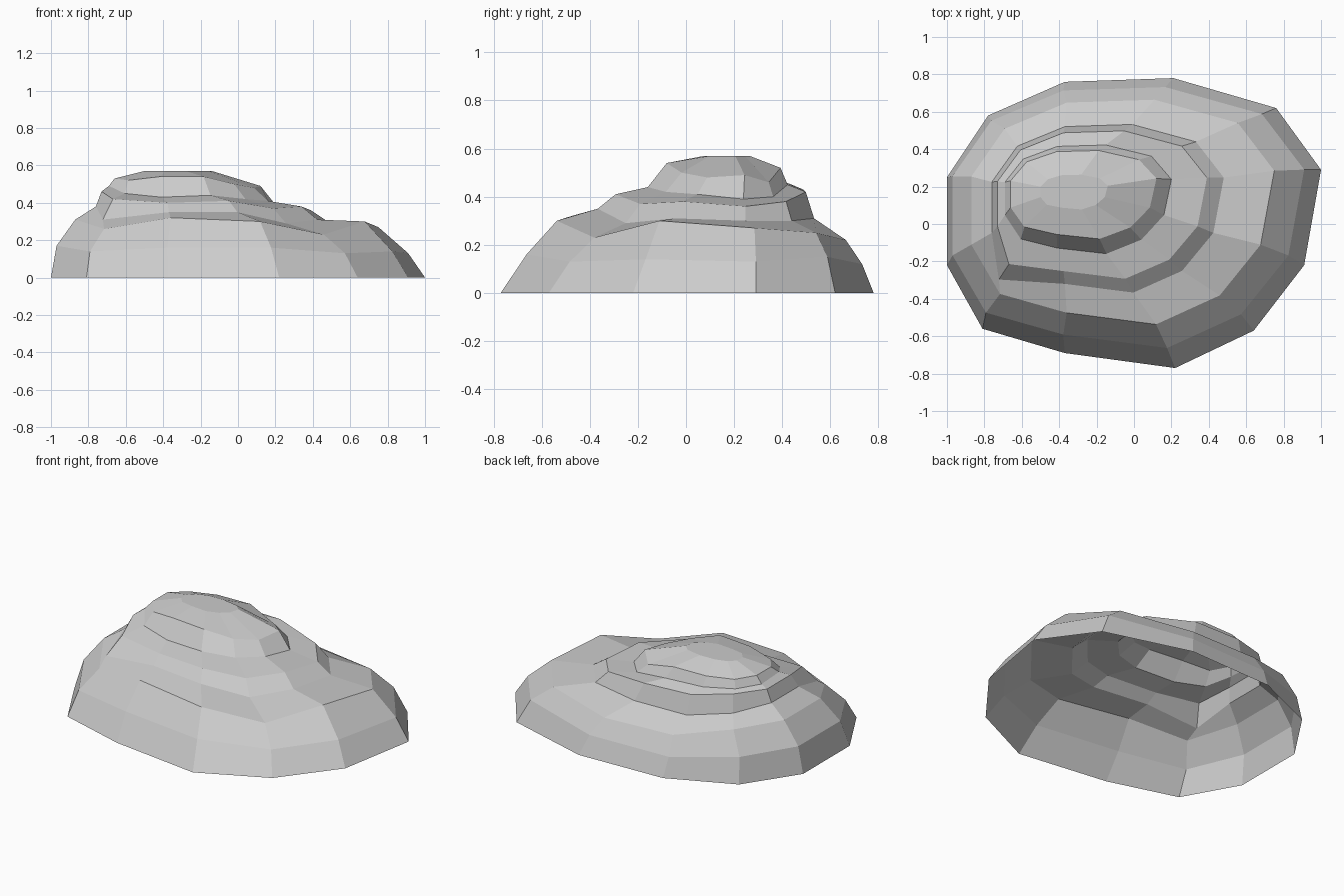
import bpy
import bmesh

default_cube = bpy.data.objects.get("Cube")
if default_cube:
    bpy.data.objects.remove(default_cube, do_unlink=True)

# Stone material
stone = bpy.data.materials.new("light grey stone")
stone.use_nodes = True
stone_colour = (0.6, 0.6, 0.6, 1)
stone.diffuse_color = stone_colour
shader = stone.node_tree.nodes["Principled BSDF"]
shader.inputs["Base Color"].default_value = stone_colour
shader.inputs["Roughness"].default_value = 0.9

# Twelve-sided ground outline, counter-clockwise from the left side
OUTLINE = [(1, .29), (.76, .62), (.21, .78), (-.37, .76), (-.78, .58), (-1, .25),
           (-1, -.22), (-.81, -.56), (-.37, -.69), (.22, -.77), (.64, -.57), (.91, -.22)]
FRONT_CORNER = OUTLINE.index((-.81, -.56))

bm = bmesh.new()


def add_ring(centre, scale, heights, corner_push=1.0):
    """Shrink the outline around a centre and lift its corners, in hundredths."""
    ring = []
    for i, ((x, y), height) in enumerate(zip(OUTLINE, heights)):
        push = corner_push if i == FRONT_CORNER else 1.0
        ring.append(bm.verts.new((centre[0] + x * scale[0] * push,
                                  centre[1] + y * scale[1] * push,
                                  height / 100)))
    return ring


def bridge(lower, upper):
    """Join two rings with a band of four-sided faces."""
    count = len(lower)
    for i in range(count):
        j = (i + 1) % count
        bm.faces.new((lower[i], lower[j], upper[j], upper[i]))


ground = add_ring((0, 0), (1, 1), [0] * len(OUTLINE))

# Broad lower slope
lower_slope = add_ring((-.03, .03), (.94, .9),
                       [13, 15, 12, 12, 16, 17, 17, 14, 16, 16, 13, 14])
lower_ledge = add_ring((-.06, .06), (.81, .775),
                       [27, 25, 22, 23, 30, 31, 31, 26, 32, 30, 23, 30])

# Middle tier
middle_foot = add_ring((-.14, .08), (.62, .58),
                       [30, 30, 31, 31, 35, 38, 38, 31, 35, 35, 29, 31], 1.16)
middle_ledge = add_ring((-.17, .1), (.56, .51),
                        [36, 38, 42, 43, 46, 46, 46, 42, 40, 41, 37, 38], 1.1)

# Upper tier
upper_foot = add_ring((-.245, .13), (.445, .375),
                      [39, 40, 45, 46, 47, 48, 49, 45, 43, 44, 42, 41])
upper_shoulder = add_ring((-.27, .155), (.39, .305),
                          [49, 46, 52, 52, 52, 53, 53, 52, 54, 54, 50, 48])
summit = add_ring((-.32, .17), (.18, .12),
                  [57] * len(OUTLINE))

rings = [ground, lower_slope, lower_ledge, middle_foot,
         middle_ledge, upper_foot, upper_shoulder, summit]
for lower, upper in zip(rings, rings[1:]):
    bridge(lower, upper)
bm.faces.new(summit)

# Faceted open-bottomed boulder
mesh = bpy.data.meshes.new("boulder")
bm.to_mesh(mesh)
bm.free()
mesh.materials.append(stone)
boulder = bpy.data.objects.new("boulder", mesh)
bpy.context.collection.objects.link(boulder)
